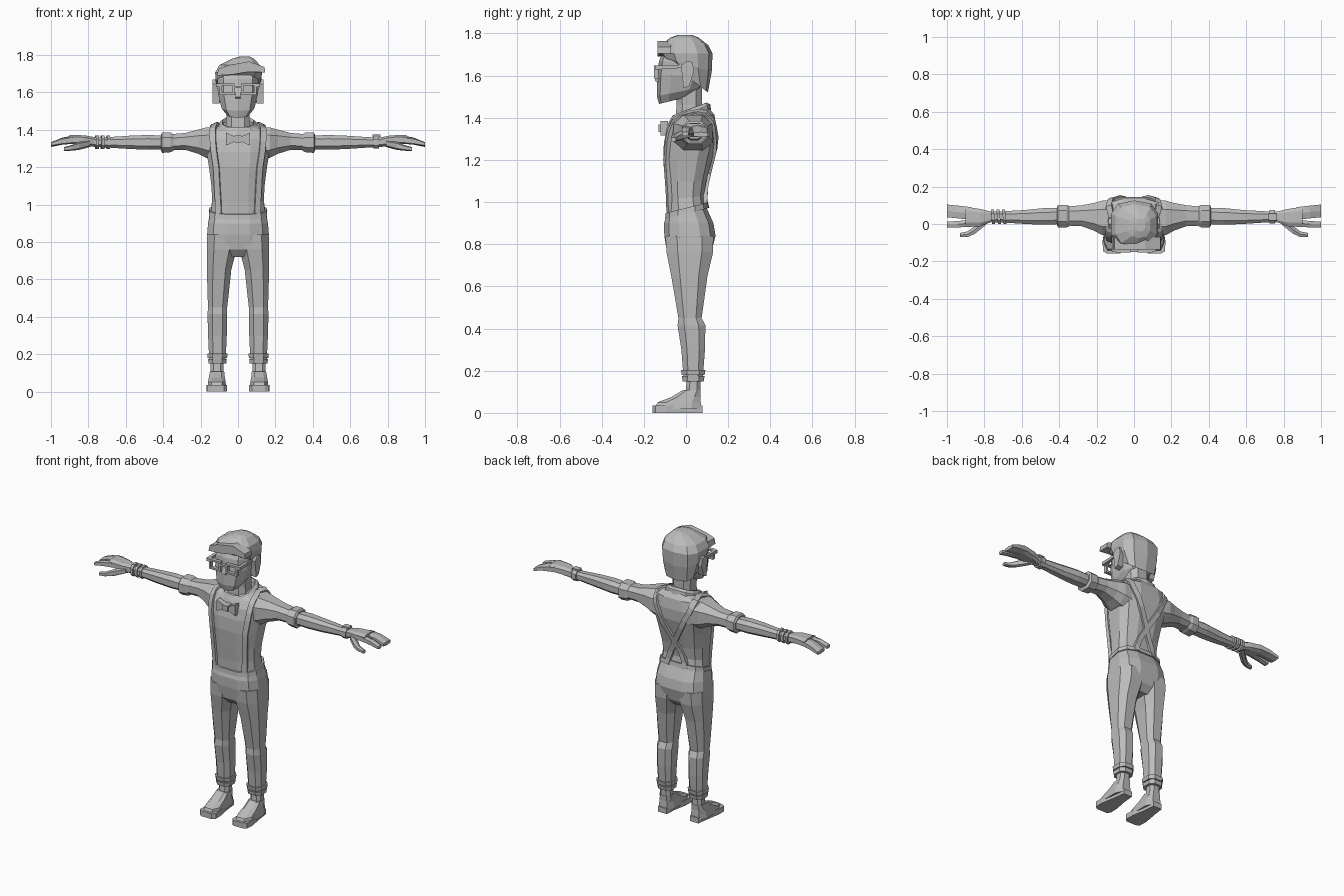
import bpy, bmesh, math
from mathutils import Vector
from mathutils.bvhtree import BVHTree

grey = bpy.data.materials.new("plain grey")
grey.diffuse_color = (0.5, 0.5, 0.5, 1)


def finish(name, bm):
    bmesh.ops.recalc_face_normals(bm, faces=bm.faces)
    me = bpy.data.meshes.new(name)
    bm.to_mesh(me)
    bm.free()
    me.materials.append(grey)
    ob = bpy.data.objects.new(name, me)
    bpy.context.collection.objects.link(ob)
    return ob


def loft(name, rings, axis="z", n=10, p=0.7, mirror=1, cap=True):
    """rings: (position, a0, a1, b0, b1, tilt); z axis: a=x b=y, x axis: a=y b=z.
    tilt shifts the position in proportion to b (z axis) or a (x axis)."""
    bm = bmesh.new()
    loops = []
    for pos, a0, a1, b0, b1, *t in rings:
        t = t[0] if t else 0
        loop = []
        for i in range(n):
            th = 2 * math.pi * (i + 0.5) / n
            c, s = math.cos(th), math.sin(th)
            k = max(abs(math.cos(2 * math.pi * (j + 0.5) / n)) for j in range(n)) ** p
            m = max(abs(math.sin(2 * math.pi * (j + 0.5) / n)) for j in range(n)) ** p
            a = (a0 + a1) / 2 + (a1 - a0) / 2 * math.copysign(abs(c) ** p, c) / k
            b = (b0 + b1) / 2 + (b1 - b0) / 2 * math.copysign(abs(s) ** p, s) / m
            co = (a * mirror, b, pos + t * b) if axis == "z" else ((pos + t * a) * mirror, a, b)
            loop.append(bm.verts.new(co))
        loops.append(loop)
    for l0, l1 in zip(loops, loops[1:]):
        for i in range(n):
            bm.faces.new((l0[i], l0[(i + 1) % n], l1[(i + 1) % n], l1[i]))
    if cap:
        bm.faces.new(loops[0])
        bm.faces.new(loops[-1])
    return finish(name, bm)


def sym(rows):
    """(z, half width, y0, y1, tilt) rows to loft rings."""
    return [(r[0], -r[1], r[1], r[2], r[3], r[4] if len(r) > 4 else 0) for r in rows]


def prism(name, pts, axis, d0, d1, mirror=1):
    """Outline extruded along an axis: 0 = x (y,z points), 1 = y (x,z), 2 = z (x,y)."""
    bm = bmesh.new()
    ends = []
    for d in (d0, d1):
        vs = []
        for q in pts:
            co = list(q)
            co.insert(axis, d)
            co[0] *= mirror
            vs.append(bm.verts.new(co))
        ends.append(vs)
        bm.faces.new(vs)
    for i in range(len(pts)):
        j = (i + 1) % len(pts)
        bm.faces.new((ends[0][i], ends[0][j], ends[1][j], ends[1][i]))
    return finish(name, bm)


# Shirt torso, lofted from waist to neck
torso = loft("shirt_torso", sym([
    (0.94, 0.148, -0.088, 0.095, 0.25), (1.02, 0.138, -0.092, 0.085, 0.1),
    (1.10, 0.142, -0.100, 0.097), (1.20, 0.155, -0.108, 0.122), (1.28, 0.168, -0.105, 0.142),
    (1.35, 0.175, -0.090, 0.145), (1.40, 0.160, -0.065, 0.135, 0.1),
    (1.425, 0.085, -0.045, 0.105, 0.25)]), n=12)
tree = BVHTree.FromPolygons([v.co for v in torso.data.vertices],
                            [tuple(f.vertices) for f in torso.data.polygons])

# Trouser hips and waistband
loft("trouser_hips", sym([
    (0.72, 0.10, -0.055, 0.085), (0.76, 0.158, -0.090, 0.120), (0.84, 0.165, -0.103, 0.140),
    (0.90, 0.160, -0.104, 0.130), (0.95, 0.150, -0.095, 0.098, 0.22)]), n=12)
loft("waistband", sym([(0.945, 0.156, -0.099, 0.105, 0.25), (0.972, 0.153, -0.097, 0.101, 0.25)]), n=12)

# Neck, collar and bow tie
loft("neck", sym([(1.38, 0.07, -0.05, 0.085), (1.46, 0.062, -0.045, 0.075), (1.56, 0.065, -0.05, 0.075)]), n=8)
loft("shirt_collar", sym([(1.375, 0.112, -0.095, 0.122, 0.35), (1.415, 0.098, -0.080, 0.115, 0.42),
                          (1.435, 0.082, -0.064, 0.098, 0.38), (1.405, 0.072, -0.055, 0.085, 0.3)]), n=10)
prism("bow_tie", [(-0.065, 1.315), (-0.015, 1.338), (0.015, 1.338), (0.065, 1.315),
                  (0.065, 1.385), (0.015, 1.362), (-0.015, 1.362), (-0.065, 1.385)], 1, -0.122, -0.085)
prism("bow_tie_knot", [(-0.018, 1.333), (0.018, 1.333), (0.018, 1.368), (-0.018, 1.368)], 1, -0.13, -0.085)

# Head with jaw sloping back from the chin
loft("head", sym([
    (1.497, 0.058, -0.128, 0.035, 0.25), (1.53, 0.088, -0.138, 0.075, 0.2), (1.60, 0.108, -0.136, 0.108),
    (1.67, 0.110, -0.128, 0.115), (1.73, 0.100, -0.10, 0.10)]), n=10)
# Nose wedge
prism("nose", [(-0.130, 1.64), (-0.148, 1.575), (-0.13, 1.565)], 0, -0.014, 0.014)
# Hair cap: tilted rim, swept to one side
loft("hair", [
    (1.598, -0.100, 0.100, -0.02, 0.104, -0.75), (1.655, -0.119, 0.122, -0.112, 0.122, -0.30),
    (1.705, -0.122, 0.128, -0.128, 0.126), (1.745, -0.100, 0.118, -0.118, 0.105),
    (1.780, -0.030, 0.085, -0.075, 0.06), (1.792, 0.01, 0.06, -0.04, 0.03)], n=10)
prism("hair_fringe", [(-0.112, 1.69), (-0.03, 1.695), (0.07, 1.712), (0.145, 1.705),
                      (0.142, 1.735), (0.06, 1.765), (-0.05, 1.745), (-0.105, 1.725)], 1, -0.136, -0.07)

# Glasses: square frames and bridge
for s in (-1, 1):
    for z in (1.592, 1.642):
        prism("glasses_rim", [(0.018, z - 0.006), (0.098, z - 0.006), (0.098, z + 0.006), (0.018, z + 0.006)],
              1, -0.152, -0.13, s)
    for x in (0.018, 0.086):
        prism("glasses_side", [(x, 1.592), (x + 0.012, 1.592), (x + 0.012, 1.645), (x, 1.645)],
              1, -0.152, -0.13, s)
    prism("glasses_temple", [(-0.148, 1.628), (0.01, 1.638), (0.01, 1.652), (-0.148, 1.648)], 0, 0.098, 0.118, s)
    prism("ear", [(-0.012, 1.54), (0.015, 1.55), (0.038, 1.62), (0.03, 1.665), (0, 1.668), (-0.025, 1.645),
                  (-0.018, 1.60)], 0, 0.10, 0.136, s)
prism("glasses_bridge", [(-0.02, 1.622), (0.02, 1.622), (0.02, 1.634), (-0.02, 1.634)], 1, -0.15, -0.13)


def strap(name, path, w=0.016, lift=0.013, steps=12):
    """Ribbon that follows the torso surface along a rough path."""
    pts = []
    path = [Vector(q) for q in path]
    for q0, q1 in zip(path, path[1:]):
        pts += [q0.lerp(q1, i / steps) for i in range(steps)]
    pts = pts[::3] + [path[-1]]
    hits = [tree.find_nearest(q) for q in pts]
    bm = bmesh.new()
    rows = []
    for i, (co, no, _, _) in enumerate(hits):
        d = hits[min(i + 1, len(hits) - 1)][0] - hits[max(i - 1, 0)][0]
        side = d.cross(no).normalized() * w
        rows.append([bm.verts.new(co + e * side + no * h)
                     for e, h in ((-1, -0.01), (1, -0.01), (1, lift), (-1, lift))])
    for r0, r1 in zip(rows, rows[1:]):
        for i in range(4):
            bm.faces.new((r0[i], r0[(i + 1) % 4], r1[(i + 1) % 4], r1[i]))
    bm.faces.new(rows[0])
    bm.faces.new(rows[-1])
    return finish(name, bm)


for s in (-1, 1):
    # Suspenders: straight in front, crossed at the back
    strap("front_suspender", [(s * 0.115, -0.12, 0.95), (s * 0.125, -0.12, 1.2), (s * 0.135, -0.06, 1.38),
                              (s * 0.13, 0.03, 1.46)])
    strap("back_suspender", [(s * 0.13, 0.03, 1.46), (s * 0.125, 0.16, 1.36), (0, 0.17, 1.12),
                             (-s * 0.075, 0.14, 0.98)])

    # Sleeve, rolled cuff and forearm
    loft("sleeve", [(0.10, -0.055, 0.125, 1.23, 1.415), (0.17, -0.06, 0.125, 1.25, 1.412),
                    (0.215, -0.035, 0.112, 1.272, 1.400), (0.28, -0.012, 0.10, 1.292, 1.383),
                    (0.37, -0.008, 0.092, 1.292, 1.375)], "x", 8, 0.8, s)
    loft("rolled_cuff", [(0.345, -0.012, 0.095, 1.288, 1.375), (0.36, -0.018, 0.102, 1.280, 1.385),
                         (0.405, -0.018, 0.102, 1.276, 1.385), (0.412, -0.008, 0.092, 1.29, 1.375)],
         "x", 8, 0.8, s)
    loft("forearm", [(0.38, 0.0, 0.085, 1.295, 1.367), (0.48, -0.004, 0.085, 1.293, 1.372),
                     (0.58, 0.0, 0.075, 1.297, 1.368), (0.70, 0.008, 0.068, 1.305, 1.360),
                     (0.79, 0.010, 0.066, 1.310, 1.358)], "x", 8, 0.8, s)
    # Hand: palm, finger group, index finger and thumb
    loft("palm", [(0.765, 0.010, 0.066, 1.310, 1.360), (0.82, -0.012, 0.080, 1.318, 1.370),
                  (0.90, -0.015, 0.092, 1.325, 1.372)], "x", 8, 0.6, s)
    loft("fingers", [(0.87, 0.022, 0.090, 1.326, 1.370), (0.94, 0.030, 0.098, 1.320, 1.358),
                     (1.0, 0.036, 0.104, 1.308, 1.332)], "x", 6, 0.6, s)
    loft("index_finger", [(0.87, -0.015, 0.024, 1.326, 1.366), (0.94, -0.018, 0.016, 1.320, 1.356),
                          (1.0, -0.020, 0.013, 1.312, 1.334)], "x", 6, 0.6, s)
    loft("thumb", [(0.79, -0.004, 0.045, 1.308, 1.345), (0.85, -0.052, -0.010, 1.292, 1.335),
                   (0.89, -0.070, -0.040, 1.288, 1.318), (0.93, -0.070, -0.048, 1.285, 1.308)], "x", 6, 0.7, s)

    # Trouser leg with a knee fold
    loft("trouser_leg", [
        (0.17, 0.066, 0.154, -0.012, 0.080), (0.30, 0.060, 0.160, -0.022, 0.090),
        (0.415, 0.058, 0.163, -0.040, 0.092), (0.45, 0.058, 0.160, -0.036, 0.074),
        (0.52, 0.050, 0.163, -0.048, 0.084), (0.65, 0.036, 0.166, -0.070, 0.102),
        (0.76, 0.008, 0.167, -0.092, 0.128), (0.84, 0.005, 0.164, -0.098, 0.130)], "z", 8, 0.75, s)
    for z, g in ((0.150, 0), (0.180, 0.004)):
        loft("trouser_cuff", [(z, 0.062 - g, 0.158 + g, -0.016 - g, 0.084 + g),
                              (z + 0.024, 0.060 - g, 0.160 + g, -0.020 - g, 0.088 + g)], "z", 8, 0.75, s)
    # Ankle and shoe
    loft("ankle", [(0.05, 0.075, 0.148, -0.005, 0.068), (0.18, 0.078, 0.146, 0.005, 0.068)], "z", 8, 0.75, s)
    loft("shoe_upper", [(0.018, 0.064, 0.164, -0.150, 0.072), (0.05, 0.066, 0.160, -0.135, 0.070),
                        (0.075, 0.070, 0.156, -0.070, 0.068), (0.108, 0.074, 0.150, -0.015, 0.070)],
         "z", 8, 0.6, s)
    prism("shoe_sole", [(0.082, 0.078), (0.142, 0.078), (0.152, 0.0), (0.168, -0.09), (0.166, -0.145),
                        (0.145, -0.158), (0.075, -0.158), (0.058, -0.14), (0.060, -0.08), (0.075, 0.0)],
          2, 0.0, 0.034, s)

# Watch on one wrist, three bracelets on the other
loft("watch_strap", [(0.725, 0.002, 0.074, 1.300, 1.366), (0.755, 0.002, 0.074, 1.300, 1.366)], "x", 8, 0.8)
prism("watch_face", [(0.72, 0.02), (0.762, 0.02), (0.762, 0.056), (0.72, 0.056)], 2, 1.36, 1.374)
for x in (0.69, 0.72, 0.75):
    loft("bracelet", [(x - 0.008, 0.000, 0.078, 1.297, 1.370, 0.1), (x + 0.008, 0.000, 0.078, 1.297, 1.370, 0.1)],
         "x", 8, 0.8, -1)
